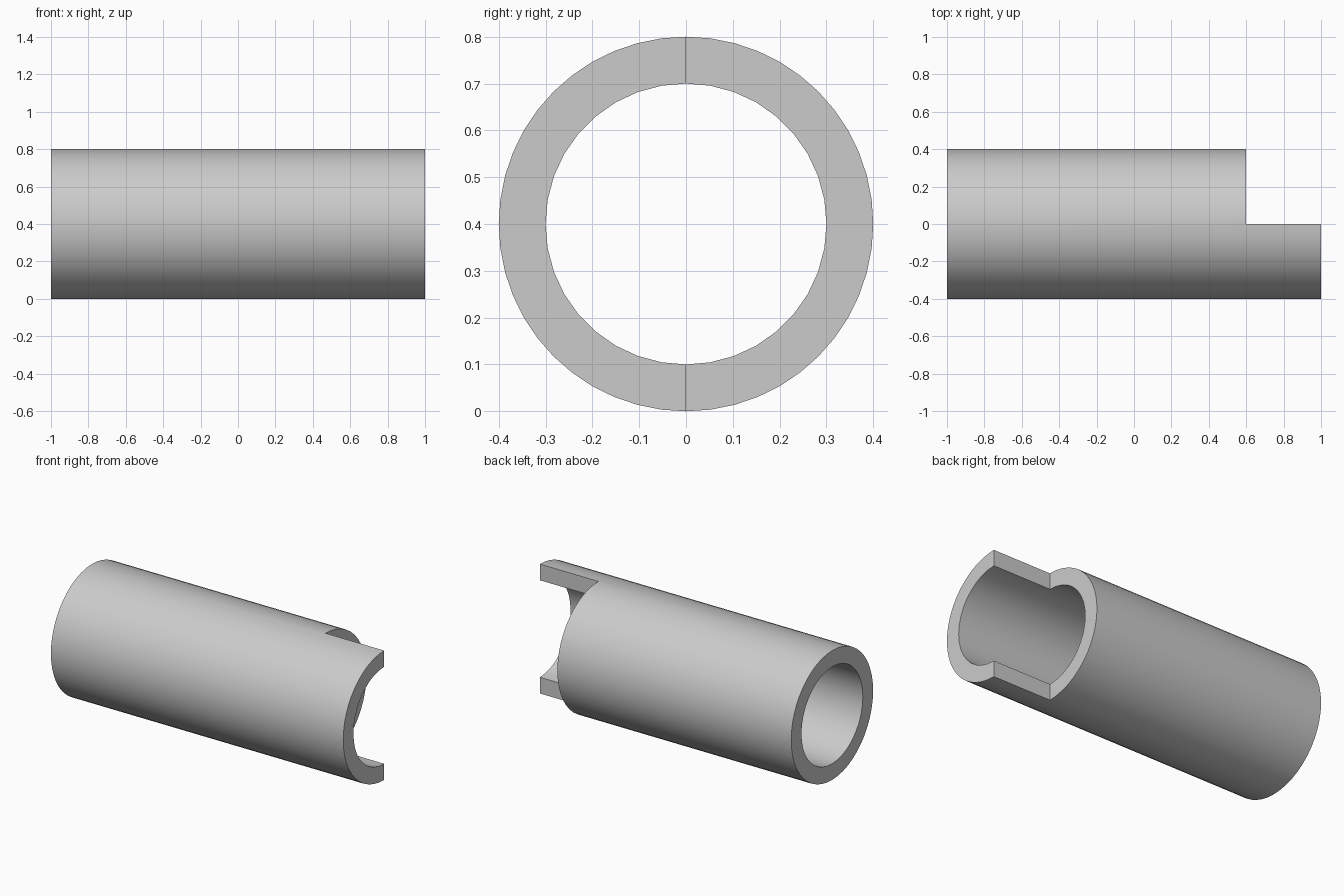
import bpy
from math import radians

cube = bpy.data.objects.get("Cube")
if cube:
    bpy.data.objects.remove(cube, do_unlink=True)

LENGTH, OUTER, INNER = 2.0, 0.4, 0.3
NOTCH_START = 0.6

# Single grey material
grey = bpy.data.materials.new("grey")
grey.use_nodes = True
colour = (0.6, 0.6, 0.6, 1.0)
grey.diffuse_color = colour
grey.node_tree.nodes["Principled BSDF"].inputs["Base Color"].default_value = colour


def x_cylinder(name, radius, length, sides):
    """Cylinder lying along x, with vertices at its top and bottom."""
    bpy.ops.mesh.primitive_cylinder_add(
        vertices=sides, radius=radius, depth=length,
        location=(0, 0, OUTER), rotation=(0, radians(90), 0))
    # Turn so that a vertex lies exactly on the vertical centre plane
    obj = bpy.context.object
    obj.name = name
    bpy.ops.object.transform_apply(location=False, rotation=True, scale=True)
    obj.data.materials.append(grey)
    return obj


def cut(target, cutter):
    """Subtract the cutter from the target and remove the cutter."""
    cutter.hide_render = True
    mod = target.modifiers.new("cut", "BOOLEAN")
    mod.operation = "DIFFERENCE"
    mod.solver = "EXACT"
    mod.object = cutter
    bpy.ops.object.select_all(action="DESELECT")
    target.select_set(True)
    bpy.context.view_layer.objects.active = target
    bpy.ops.object.modifier_apply(modifier=mod.name)
    bpy.data.objects.remove(cutter, do_unlink=True)


# Tube body
tube = x_cylinder("notched_tube", OUTER, LENGTH, 48)

# Round bore through the whole length
cut(tube, x_cylinder("bore_cutter", INNER, LENGTH + 0.4, 36))

# Half-round notch in the back of the left end
bpy.ops.mesh.primitive_cube_add(size=1, location=(NOTCH_START + 0.5, 0.5, OUTER))
notch = bpy.context.object
notch.name = "notch_cutter"
notch.data.materials.append(grey)
cut(tube, notch)

# Smooth round walls, crisp rims
bpy.ops.object.shade_smooth_by_angle(angle=radians(30))
